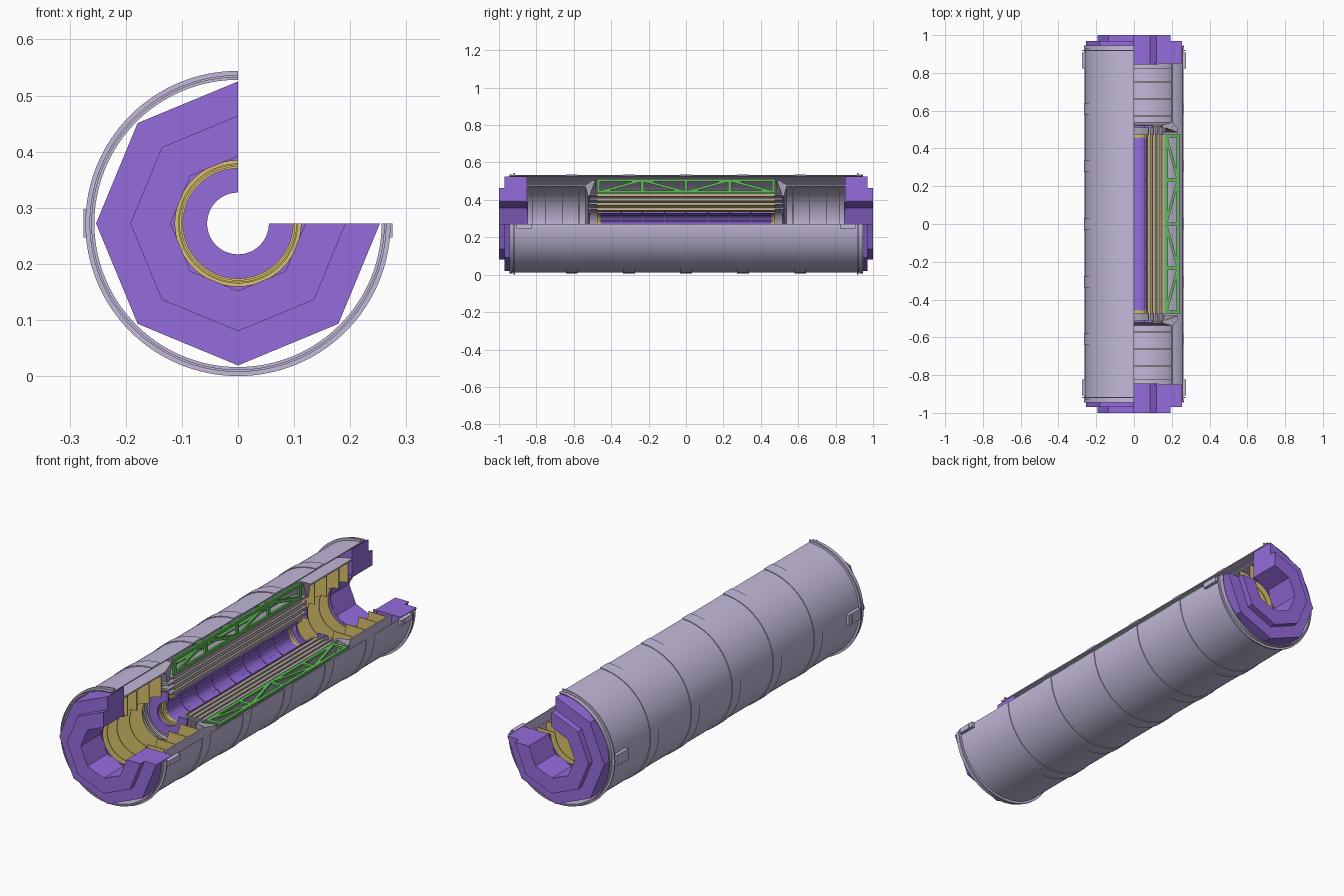
import bpy, bmesh, math
from mathutils import Matrix, Vector

if "Cube" in bpy.data.objects:
    bpy.data.objects.remove(bpy.data.objects["Cube"])

CZ = 0.272                                   # height of the long axis


def mat(name, rgb):
    m = bpy.data.materials.new(name)
    m.diffuse_color = (*rgb, 1)
    m.use_nodes = True
    m.node_tree.nodes["Principled BSDF"].inputs["Base Color"].default_value = m.diffuse_color
    return m


PURPLE = mat("purple", (0.30, 0.15, 0.72))
LILAC = mat("lilac_grey", (0.55, 0.49, 0.70))
GREY = mat("grey", (0.40, 0.37, 0.46))
YELLOW = mat("yellow", (0.70, 0.54, 0.15))
GREEN = mat("green", (0.12, 0.50, 0.10))


def finish(bm, name, material, smooth=False):
    bmesh.ops.recalc_face_normals(bm, faces=bm.faces[:])
    me = bpy.data.meshes.new(name)
    bm.to_mesh(me)
    bm.free()
    ob = bpy.data.objects.new(name, me)
    ob.location.z = CZ
    me.materials.append(material)
    bpy.context.collection.objects.link(ob)
    if smooth:
        bpy.ops.object.select_all(action='DESELECT')
        ob.select_set(True)
        bpy.context.view_layer.objects.active = ob
        bpy.ops.object.shade_smooth_by_angle(angle=math.radians(30))
    return ob


def revolve(name, profile, material, segs=72):
    """Sweep a closed (radius, y) profile through three quarters of a turn."""
    bm = bmesh.new()
    rows = []
    for i in range(segs + 1):
        a = math.radians(90 + 270 * i / segs)
        rows.append([bm.verts.new((r * math.cos(a), y, r * math.sin(a))) for r, y in profile])
    n = len(profile)
    for p, q in zip(rows, rows[1:]):
        for j in range(n):
            k = (j + 1) % n
            bm.faces.new((p[j], p[k], q[k], q[j]))
    bm.faces.new(rows[0])
    bm.faces.new(rows[-1])
    return finish(bm, name, material, segs > 6)


def tube(name, r0, r1, y0, y1, material, segs=72):
    return revolve(name, [(r0, y0), (r1, y0), (r1, y1), (r0, y1)], material, segs)


def add_box(bm, size, matrix):
    bmesh.ops.create_cube(bm, size=1, matrix=matrix @ Matrix.Diagonal((*size, 1)))


# Outer casing with raised bands
tube("outer_casing", 0.256, 0.261, -0.94, 0.94, LILAC, 96)
for i, y in enumerate((-0.61, -0.305, 0, 0.305, 0.61)):
    tube(f"casing_band_{i}", 0.2605, 0.2645, y - 0.031, y + 0.031, LILAC, 96)

for s, side in ((-1, "front"), (1, "back")):
    # Casing end flanges
    tube(f"{side}_flange", 0.259, 0.272, s * 0.915, s * 0.922, LILAC, 96)
    tube(f"{side}_rim", 0.2605, 0.2645, s * 0.928, s * 0.945, LILAC, 96)
    # Stepped octagonal end block with octagonal bore
    revolve(f"{side}_end_block", [(0.12, s * 0.85), (0.253, s * 0.85), (0.253, s * 0.97),
                                  (0.192, s * 0.97), (0.192, s), (0.12, s)], PURPLE, 6)
    tube(f"{side}_bore_lip", 0.112, 0.13, s * 0.845, s * 0.853, PURPLE)
    # Hollow end chamber and its thin disc plates
    tube(f"{side}_chamber", 0.2, 0.207, s * 0.535, s * 0.85, LILAC)
    for i, (y, r) in enumerate(((0.57, 0.098), (0.66, 0.101), (0.75, 0.104), (0.82, 0.106))):
        tube(f"{side}_disc_plate_{i}", r, 0.201, s * y, s * (y + 0.004), YELLOW)
    # Sloped collar and inner end disc of the core
    revolve(f"{side}_sloped_collar", [(0.15, s * 0.525), (0.207, s * 0.54), (0.232, s * 0.5),
                                      (0.232, s * 0.485), (0.15, s * 0.515)], GREY)
    tube(f"{side}_core_disc", 0.055, 0.1, s * 0.512, s * 0.522, PURPLE)
    tube(f"{side}_core_ring", 0.057, 0.066, s * 0.455, s * 0.475, YELLOW)
    # Side clamps, the right hand one cut at the section plane
    for x, z0, z1 in ((-1, -0.025, 0.026), (1, -0.025, 0)):
        bm = bmesh.new()
        add_box(bm, (0.016, 0.085, z1 - z0), Matrix.Translation((x * 0.267, s * 0.865, (z0 + z1) / 2)))
        add_box(bm, (0.009, 0.04, z1 - z0), Matrix.Translation((x * 0.271, s * 0.865, (z0 + z1) / 2)))
        finish(bm, f"{side}_clamp_{'left' if x < 0 else 'right'}", LILAC)

# Inner tube lined with small tilted staves
tube("inner_tube", 0.06, 0.066, -0.47, 0.47, PURPLE)
bm = bmesh.new()
for i in range(18):
    a = math.radians(90 + 15 * (i + 0.5))
    for j in range(8):
        m = (Matrix.Rotation(-a, 4, 'Y') @ Matrix.Translation((0.0585, -0.406 + j * 0.116, 0))
             @ Matrix.Rotation(math.radians(10), 4, 'Y'))
        add_box(bm, (0.003, 0.111, 0.0135), m)
finish(bm, "inner_staves", PURPLE)

# Concentric core layers, each a grey shell with a thin yellow lining
for i in range(4):
    r = 0.078 + i * 0.025
    tube(f"core_shell_{i}", r, r + 0.01, -0.515, 0.515, GREY)
    tube(f"core_lining_{i}", r - 0.006, r, -0.475, 0.475, YELLOW)

# Radial trusses around the core
for k in range(7):
    a = math.radians(90 + 45 * k)
    ins = (0.005 if k == 0 else -0.005 if k == 6 else 0)   # keep behind the cut
    rot = Matrix.Rotation(-a, 4, 'Y') @ Matrix.Translation((0, 0, ins))
    bm = bmesh.new()

    def bar(p, q, w):
        p, q = Vector((*p, 0)), Vector((*q, 0))
        d = q - p
        m = Matrix.Translation((p + q) / 2) @ Matrix.Rotation(math.atan2(d.y, d.x), 4, 'Z')
        add_box(bm, (d.length, w, 0.01), rot @ m)

    R0, R1 = 0.172, 0.233
    for r in (R0, R1):
        bar((r, -0.477), (r, 0.477), 0.014)
    for y in (-0.468, -0.234, 0, 0.234, 0.468):
        bar((R0, y), (R1, y), 0.018)
    for s in (-1, 1):
        for y in (0.01, 0.458):
            bar((R0, s * y), (R1, s * 0.234), 0.014)
    finish(bm, f"truss_{k}", GREEN)
